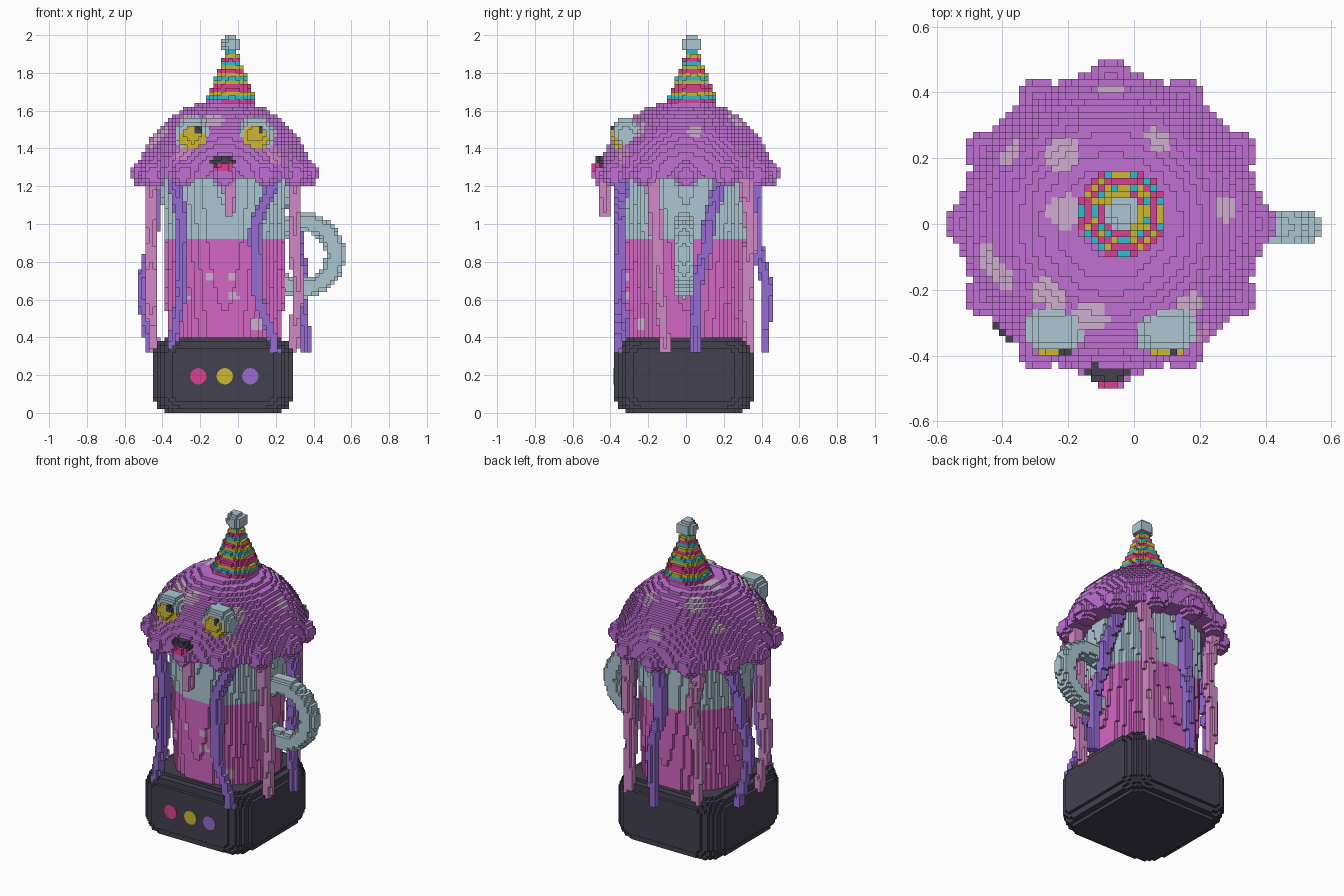
import bpy
import bmesh
import math
from mathutils import Matrix, Vector

cube = bpy.data.objects.get("Cube")
if cube:
    bpy.data.objects.remove(cube, do_unlink=True)

H = 0.02                       # block size
X0, Y0 = -0.57, -0.50          # lower corner of the block grid
CX, CY = -0.07, 0.0            # axis of the mug and dome

COLOURS = {
    "dome purple": (193, 112, 211),
    "drink magenta": (212, 103, 194),
    "tentacle pink": (212, 137, 199),
    "tentacle violet": (150, 109, 212),
    "glass grey": (172, 198, 209),
    "spot mauve": (208, 175, 208),
    "charcoal": (66, 65, 79),
    "crimson": (217, 64, 145),
    "mustard": (204, 184, 51),
    "cyan": (44, 189, 211),
}


def to_linear(c):
    c /= 255
    return c / 12.92 if c <= 0.04045 else ((c + 0.055) / 1.055) ** 2.4


materials = {}
for mat_name, rgb in COLOURS.items():
    mat = bpy.data.materials.new(mat_name)
    mat.use_nodes = True
    colour = tuple(to_linear(c) for c in rgb) + (1.0,)
    mat.diffuse_color = colour
    mat.node_tree.nodes["Principled BSDF"].inputs["Base Color"].default_value = colour
    materials[mat_name] = mat

filled = {}                    # block -> part name
parts = {}                     # part name -> {block: colour}


def fill(name, low, high, rule):
    """Fill the free blocks in a region; rule(point) gives a colour name or None."""
    cells = parts.setdefault(name, {})
    i0, j0, k0 = (math.floor((v - o) / H + 0.01) for v, o in zip(low, (X0, Y0, 0)))
    i1, j1, k1 = (math.ceil((v - o) / H - 0.01) for v, o in zip(high, (X0, Y0, 0)))
    for i in range(i0, i1):
        for j in range(j0, j1):
            for k in range(max(k0, 0), k1):
                if (i, j, k) in filled:
                    continue
                p = Vector((X0 + (i + .5) * H, Y0 + (j + .5) * H, (k + .5) * H))
                colour = rule(p)
                if colour:
                    cells[i, j, k] = colour
                    filled[i, j, k] = name


def ellipsoid(name, c, r, colour):
    """Ellipsoid of blocks; colour is a name or a rule."""
    def rule(p):
        if sum(((p[a] - c[a]) / r[a]) ** 2 for a in range(3)) < 1:
            return colour(p) if callable(colour) else colour
    fill(name, [c[a] - r[a] for a in range(3)], [c[a] + r[a] for a in range(3)], rule)


# Base: box with wide rounded corners and softer top and bottom edges
def base_rule(p):
    qx, qy = abs(p.x + 0.08) - 0.21, abs(p.y + 0.01) - 0.21
    side = math.hypot(max(qx, 0), max(qy, 0)) + min(max(qx, qy), 0) - 0.16
    edge = math.hypot(max(side + 0.1, 0), max(abs(p.z - 0.2) - 0.1, 0))
    return "charcoal" if edge < 0.1 else None


fill("base", (-0.45, -0.38, 0), (0.29, 0.36, 0.4), base_rule)

# Buttons: thin round plates on the front of the base
for label, bx, colour in (("right", -0.21, "crimson"), ("middle", -0.07, "mustard"),
                          ("left", 0.065, "tentacle violet")):
    bm = bmesh.new()
    bmesh.ops.create_cone(bm, cap_ends=True, segments=12, radius1=0.044, radius2=0.044, depth=0.008,
                          matrix=Matrix.Translation((bx, -0.38, 0.194)) @ Matrix.Rotation(math.pi / 2, 4, 'X'))
    mesh = bpy.data.meshes.new(label + "_button")
    bm.to_mesh(mesh)
    bm.free()
    mesh.materials.append(materials[colour])
    bpy.context.scene.collection.objects.link(bpy.data.objects.new(label + "_button", mesh))

# Mug: tapered cylinder, drink below and clear glass above, with bubbles
BUBBLES = [(-0.27, -0.243, 0.615, 0.022), (-0.15, -0.3, 0.715, 0.022), (-0.02, -0.31, 0.72, 0.024),
           (-0.02, -0.305, 0.615, 0.026), (0.1, -0.25, 0.47, 0.038), (0.02, 0.31, 0.68, 0.026),
           (0.25, -0.05, 0.8, 0.024), (-0.3, 0.21, 0.55, 0.026)]


def mug_rule(p):
    radius = 0.305 + 0.03 * (p.z - 0.4) / 0.84
    if math.hypot(p.x - CX, p.y - CY) >= radius:
        return None
    if p.z > 0.93:
        return "glass grey"
    for b in BUBBLES:
        if (p - Vector(b[:3])).length < b[3]:
            return "spot mauve"
    return "drink magenta"


fill("mug", (-0.43, -0.36, 0.38), (0.29, 0.36, 1.24), mug_rule)


# Handle: ring that runs into the side of the mug
def handle_rule(p):
    ring = math.hypot(p.x - 0.34, p.z - 0.835) - 0.175
    return "glass grey" if math.hypot(ring, p.y + 0.01) < 0.053 else None


fill("handle", (0.2, -0.08, 0.6), (0.57, 0.06, 1.08), handle_rule)

# Eyes: flattened balls with a mustard iris and a small pupil
for side, ex in (("right", -0.24), ("left", 0.095)):
    def eye_colour(p, ex=ex):
        if p.y < -0.32:
            if abs(p.x - ex - 0.03) < 0.015 and abs(p.z - 1.5) < 0.015:
                return "charcoal"
            if math.hypot(p.x - ex, p.z - 1.455) < 0.066:
                return "mustard"
        return "glass grey"
    ellipsoid(side + "_eye", (ex, -0.32, 1.475), (0.099, 0.08, 0.093), eye_colour)

# Mouth and tongue
ellipsoid("tongue", (-0.075, -0.465, 1.295), (0.048, 0.037, 0.024), "crimson")
ellipsoid("mouth", (-0.075, -0.44, 1.33), (0.073, 0.042, 0.03), "charcoal")

# Hat: cone striped layer by layer, with a pompom
STRIPES = ["crimson", "cyan", "mustard", "crimson", "crimson", "mustard", "cyan",
           "mustard", "crimson", "mustard", "cyan", "crimson", "mustard", "cyan"]
HX, HY = -0.035, 0.035


def hat_rule(p):
    if math.hypot(p.x - HX, p.y - HY) < 0.139 - 0.4 * (p.z - 1.64):
        return STRIPES[round((p.z - 1.65) / H)]


fill("hat", (-0.2, -0.12, 1.64), (0.12, 0.2, 1.92), hat_rule)
ellipsoid("pompom", (HX, HY, 1.95), (0.055, 0.055, 0.052), "glass grey")

# Dome: half ellipsoid with twelve bumps round the rim, spots and cheeks
DOME_R, DOME_H, DOME_Z = 0.46, 0.44, 1.22
BUMPS = [Vector((CX + 0.43 * math.cos(a * math.pi / 6), CY + 0.43 * math.sin(a * math.pi / 6), 1.265))
         for a in range(12)]
SPOTS = [(-0.38, 0.22, 0.042), (-0.22, 0.22, 0.058), (0.08, 0.265, 0.046), (-0.22, 0.04, 0.055),
         (0.285, 0.045, 0.045), (-0.45, -0.11, 0.05), (-0.405, -0.165, 0.05), (-0.26, -0.22, 0.055),
         (-0.13, -0.29, 0.055), (0.17, -0.26, 0.055), (-0.065, 0.415, 0.042)]
CHEEKS = [(-0.29, -0.365, 0.05), (0.2, -0.34, 0.05)]


def dome_point(x, y):
    f = 1 - ((x - CX) ** 2 + (y - CY) ** 2) / DOME_R ** 2
    return Vector((x, y, DOME_Z + DOME_H * math.sqrt(max(f, 0))))


marks = [(dome_point(x, y), r, "spot mauve") for x, y, r in SPOTS]
marks += [(dome_point(x, y), r, "tentacle pink") for x, y, r in CHEEKS]


def dome_rule(p):
    flat = ((p.x - CX) ** 2 + (p.y - CY) ** 2) / DOME_R ** 2
    inside = p.z > 1.24 and flat + ((p.z - DOME_Z) / DOME_H) ** 2 < 1
    if not inside and not any((p - b).length < 0.07 for b in BUMPS):
        return None
    for c, r, colour in marks:
        if (p - c).length < r:
            return colour
    return "dome purple"


fill("dome", (-0.57, -0.5, 1.2), (0.43, 0.5, 1.68), dome_rule)

# Tentacles: angles in degrees and radii at four heights, alternating pink and violet
LEVELS = [1.26, 0.95, 0.65, 0.32]
PATHS = [((-87, -87, -87, -87), (.435, .435, .435, .435)), ((-53, -65, -64, -53), (.43, .38, .40, .44)),
         ((-26, -23, -20, -17), (.41, .40, .41, .38)), ((28, 17, 8, 7), (.37, .40, .42, .43)),
         ((50, 55, 54, 56), (.41, .42, .40, .41)), ((88, 92, 88, 90), (.36, .37, .425, .42)),
         ((128, 122, 128, 126), (.42, .40, .41, .39)), ((158, 164, 170, 162), (.37, .40, .44, .42)),
         ((200, 197, 202, 196), (.41, .41, .42, .39)), ((232, 235, 234, 230), (.43, .39, .40, .43))]


def ease(values, z):
    n = 0 if z > LEVELS[1] else 1 if z > LEVELS[2] else 2
    t = (LEVELS[n] - z) / (LEVELS[n] - LEVELS[n + 1])
    t = (1 - math.cos(math.pi * t)) / 2
    return values[n] + (values[n + 1] - values[n]) * t


for n, (angles, radii) in enumerate(PATHS):
    bottom = 0.32 if n else 1.04       # the front one is short
    tint = "tentacle violet" if n % 2 else "tentacle pink"

    def tentacle_rule(p):
        a = math.radians(ease(angles, p.z))
        r = ease(radii, p.z)
        thick = 0.026 + 0.012 * (p.z - bottom) / (1.26 - bottom)
        d = math.hypot(p.x - CX - r * math.cos(a), p.y - CY - r * math.sin(a))
        return tint if d < thick else None

    mid = math.radians(angles[1])
    tx, ty = CX + 0.41 * math.cos(mid), CY + 0.41 * math.sin(mid)
    fill("tentacle_%d" % (n + 1), (tx - 0.16, ty - 0.16, bottom), (tx + 0.16, ty + 0.16, 1.26), tentacle_rule)

# Block faces: the four corner offsets for each direction
FACES = {
    (1, 0, 0): ((1, 0, 0), (1, 1, 0), (1, 1, 1), (1, 0, 1)),
    (-1, 0, 0): ((0, 0, 0), (0, 0, 1), (0, 1, 1), (0, 1, 0)),
    (0, 1, 0): ((0, 1, 0), (0, 1, 1), (1, 1, 1), (1, 1, 0)),
    (0, -1, 0): ((0, 0, 0), (1, 0, 0), (1, 0, 1), (0, 0, 1)),
    (0, 0, 1): ((0, 0, 1), (1, 0, 1), (1, 1, 1), (0, 1, 1)),
    (0, 0, -1): ((0, 0, 0), (0, 1, 0), (1, 1, 0), (1, 0, 0)),
}

# Make one mesh per part from the exposed block faces
for name, cells in parts.items():
    index, faces, slots, tints = {}, [], [], []
    for (i, j, k), colour in cells.items():
        for (di, dj, dk), corners in FACES.items():
            if (i + di, j + dj, k + dk) in filled:
                continue
            faces.append([index.setdefault((i + a, j + b, k + c), len(index)) for a, b, c in corners])
            if colour not in slots:
                slots.append(colour)
            tints.append(slots.index(colour))
    mesh = bpy.data.meshes.new(name)
    mesh.from_pydata([(X0 + i * H, Y0 + j * H, k * H) for i, j, k in index], [], faces)
    for colour in slots:
        mesh.materials.append(materials[colour])
    mesh.polygons.foreach_set("material_index", tints)
    mesh.update()
    bpy.context.scene.collection.objects.link(bpy.data.objects.new(name, mesh))
